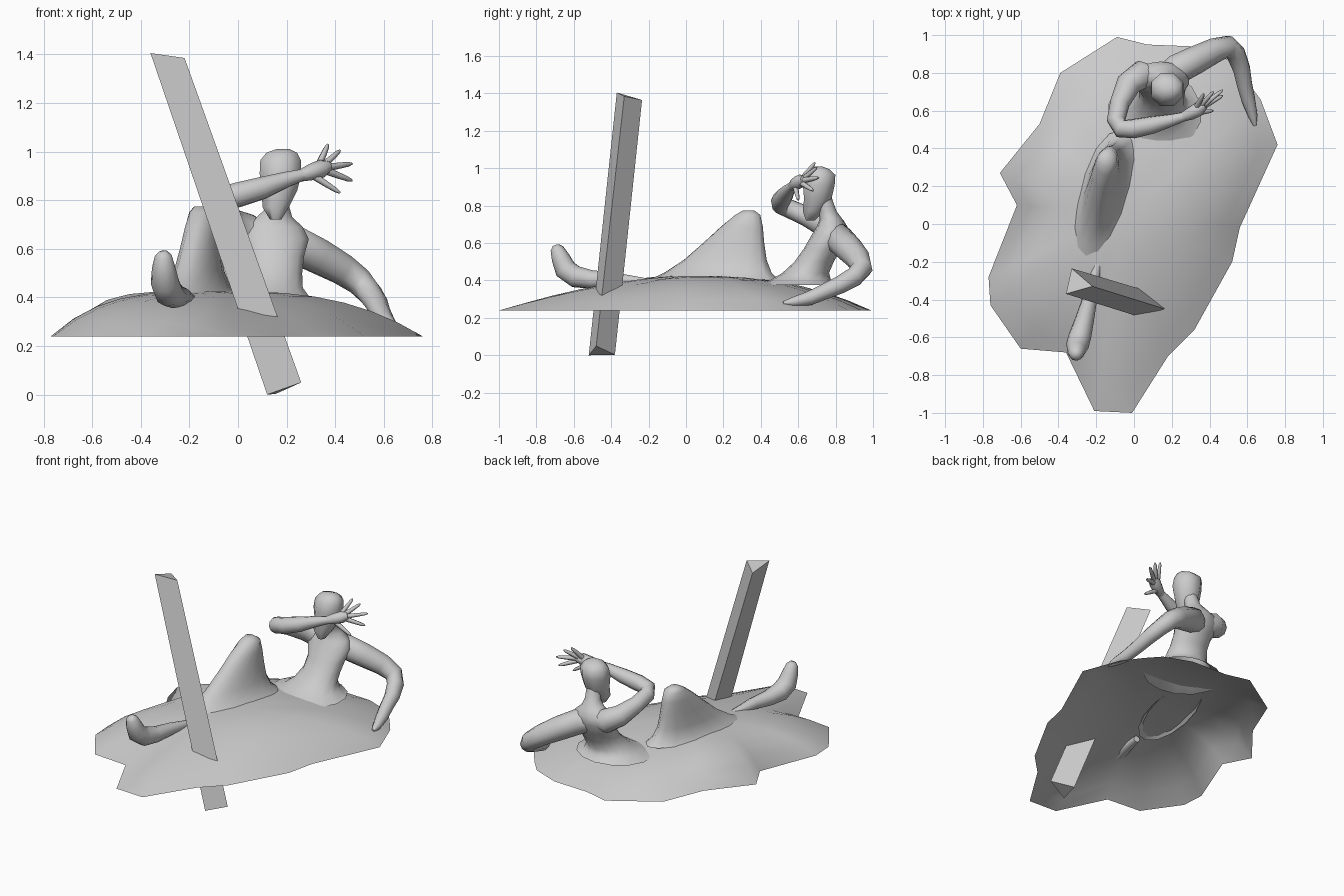
import bpy, bmesh
from math import sin, cos, pi, radians
from mathutils import Vector

cube = bpy.data.objects.get("Cube")
if cube:
    bpy.data.objects.remove(cube, do_unlink=True)

grey = bpy.data.materials.new("plain grey")
grey.use_nodes = True
grey.diffuse_color = (0.6, 0.6, 0.6, 1)
grey.node_tree.nodes["Principled BSDF"].inputs["Base Color"].default_value = (0.6, 0.6, 0.6, 1)


def make(name, bm, angle):
    bmesh.ops.recalc_face_normals(bm, faces=bm.faces)
    mesh = bpy.data.meshes.new(name)
    bm.to_mesh(mesh)
    bm.free()
    mesh.materials.append(grey)
    obj = bpy.data.objects.new(name, mesh)
    bpy.context.collection.objects.link(obj)
    bpy.ops.object.select_all(action='DESELECT')
    obj.select_set(True)
    bpy.context.view_layer.objects.active = obj
    bpy.ops.object.shade_smooth_by_angle(angle=radians(angle))


def bridge(bm, rings):
    """Skin neighbouring rings of points; return the vertex loops."""
    loops = [[bm.verts.new(p) for p in ring] for ring in rings]
    for a, b in zip(loops, loops[1:]):
        n = len(a)
        for i in range(n):
            j = (i + 1) % n
            bm.faces.new((a[i], a[j], b[j], b[i]))
    return loops


def loft(name, rings, angle=60, open_base=False):
    bm = bmesh.new()
    loops = bridge(bm, rings)
    if not open_base:
        bm.faces.new(loops[0])
    bm.faces.new(loops[-1])
    make(name, bm, angle)


def tube(name, path, sides=10):
    """Limb through (x, y, z, radius) stations."""
    pts = [Vector(p[:3]) for p in path]
    rings = []
    side = None
    for i, p in enumerate(pts):
        t = (pts[min(i + 1, len(pts) - 1)] - pts[max(i - 1, 0)]).normalized()
        ref = side if side else t.orthogonal()
        side = (ref - t * ref.dot(t)).normalized()
        up = t.cross(side)
        r = path[i][3]
        rings.append([p + r * (cos(k * 2 * pi / sides) * side + sin(k * 2 * pi / sides) * up)
                      for k in range(sides)])
    loft(name, rings)


def stack(name, rows, sides=14, turn=0, open_base=False):
    """Body through horizontal ovals (x, y, z, half width, half depth)."""
    c, s = cos(radians(turn)), sin(radians(turn))
    rings = []
    for x, y, z, rx, ry in rows:
        ring = []
        for k in range(sides):
            u, v = rx * cos((k + .5) * 2 * pi / sides), ry * sin((k + .5) * 2 * pi / sides)
            ring.append((x + u * c - v * s, y + u * s + v * c, z))
        rings.append(ring)
    loft(name, rings, 60, open_base)


# Draped ground sheet, open underneath; each rim point has its own bulge
outline = [(-.09, .99, 2.4), (.07, .95, 2.4), (.32, .94, 2.4), (.5, .87, 2.4), (.58, .78, 2.4),
           (.67, .66, 2.6), (.76, .42, 2.7), (.56, -.02, 2.7), (.52, -.2, 2.4), (.32, -.56, 1.9),
           (.18, -.7, 1.7), (-.01, -1, 1.6), (-.21, -.99, 1.8), (-.36, -.68, 2.5), (-.6, -.66, 3),
           (-.76, -.43, 3.2), (-.77, -.28, 3.6), (-.62, .1, 4.5), (-.71, .27, 5.5),
           (-.5, .53, 4), (-.39, .8, 3)]
middle = Vector((-.05, .05))


def sheet_point(x, y, power, t):
    p = middle.lerp(Vector((x, y)), t)
    return (p.x, p.y, .24 + .185 * (1 - t ** power))


bm = bmesh.new()
loops = bridge(bm, [[sheet_point(*rim, t) for rim in outline]
                    for t in (1, .87, .74, .6, .45, .3, .15)])
bm.faces.new(loops[-1])
make("ground_sheet", bm, 80)

# Leaning three-sided beam
loft("leaning_beam", [[(-.36, -.37, 1.405), (-.22, -.33, 1.385), (-.33, -.235, 1.365)],
                      [(.12, -.52, 0), (.26, -.48, .05), (.155, -.38, .003)]], 20)

# Bent knee under the drape, flaring into the sheet
stack("draped_knee", [(-.16, .15, .405, .14, .36), (-.16, .17, .44, .105, .3),
                      (-.16, .21, .51, .085, .23), (-.155, .255, .6, .073, .17),
                      (-.15, .3, .69, .064, .115), (-.145, .33, .75, .055, .07),
                      (-.15, .335, .775, .03, .03)], turn=-16, open_base=True)

# Outstretched lower leg and foot
tube("lower_leg_and_foot", [(-.19, -.2, .39, .02), (-.23, -.38, .405, .038), (-.26, -.5, .405, .05),
                            (-.285, -.59, .42, .06), (-.3, -.645, .46, .06), (-.305, -.67, .52, .05),
                            (-.307, -.69, .57, .036), (-.31, -.695, .588, .018)])

# Torso and neck, flaring into the sheet
stack("torso", [(.11, .59, .375, .25, .22), (.12, .61, .4, .18, .165), (.13, .64, .44, .14, .125),
                (.145, .685, .5, .122, .105), (.15, .73, .57, .125, .1), (.145, .765, .64, .15, .095),
                (.14, .78, .69, .13, .08), (.15, .775, .73, .075, .06), (.165, .755, .77, .048, .05),
                (.17, .73, .84, .045, .05)], open_base=True)

# Angular head
stack("head", [(.155, .665, .72, .025, .025), (.155, .68, .77, .058, .06), (.17, .705, .84, .08, .08),
               (.175, .71, .91, .093, .092), (.175, .72, .965, .09, .085),
               (.18, .715, .995, .068, .055), (.185, .71, 1.01, .03, .02)], 8)

# Left arm, propping the body up
tube("left_arm", [(.13, .775, .62, .045), (.22, .815, .625, .08), (.33, .87, .57, .075),
                  (.43, .92, .515, .066), (.5, .94, .465, .058), (.54, .9, .42, .052),
                  (.57, .82, .375, .047), (.585, .74, .34, .042), (.605, .66, .305, .038),
                  (.63, .57, .285, .025), (.64, .52, .28, .008)])

# Right arm, raised across the face
tube("right_arm", [(.13, .785, .64, .045), (.04, .79, .665, .078), (-.03, .74, .7, .067),
                   (-.075, .64, .745, .053), (-.095, .55, .785, .05), (-.07, .505, .805, .05),
                   (0, .505, .822, .052), (.1, .525, .85, .047), (.2, .55, .885, .033),
                   (.27, .57, .905, .024)])

# Raised open hand
tube("right_palm", [(.255, .565, .9, .024), (.3, .585, .915, .034), (.345, .61, .93, .038),
                    (.375, .63, .94, .022)], 8)
tips = {"index": (.37, .69, 1.03), "middle": (.42, .7, 1.005), "ring": (.47, .71, .95),
        "little": (.47, .68, .88), "thumb": (.42, .6, .83)}
knuckles = [(.335, .625, .95), (.36, .635, .95), (.37, .63, .935), (.365, .62, .92), (.31, .585, .9)]
for (finger, tip), base in zip(tips.items(), knuckles):
    a, b = Vector(base), Vector(tip)
    tube("right_" + finger + "_finger", [(*a, .016), (*a.lerp(b, .5), .013), (*a.lerp(b, .85), .01),
                                         (*b, .004)], 6)
